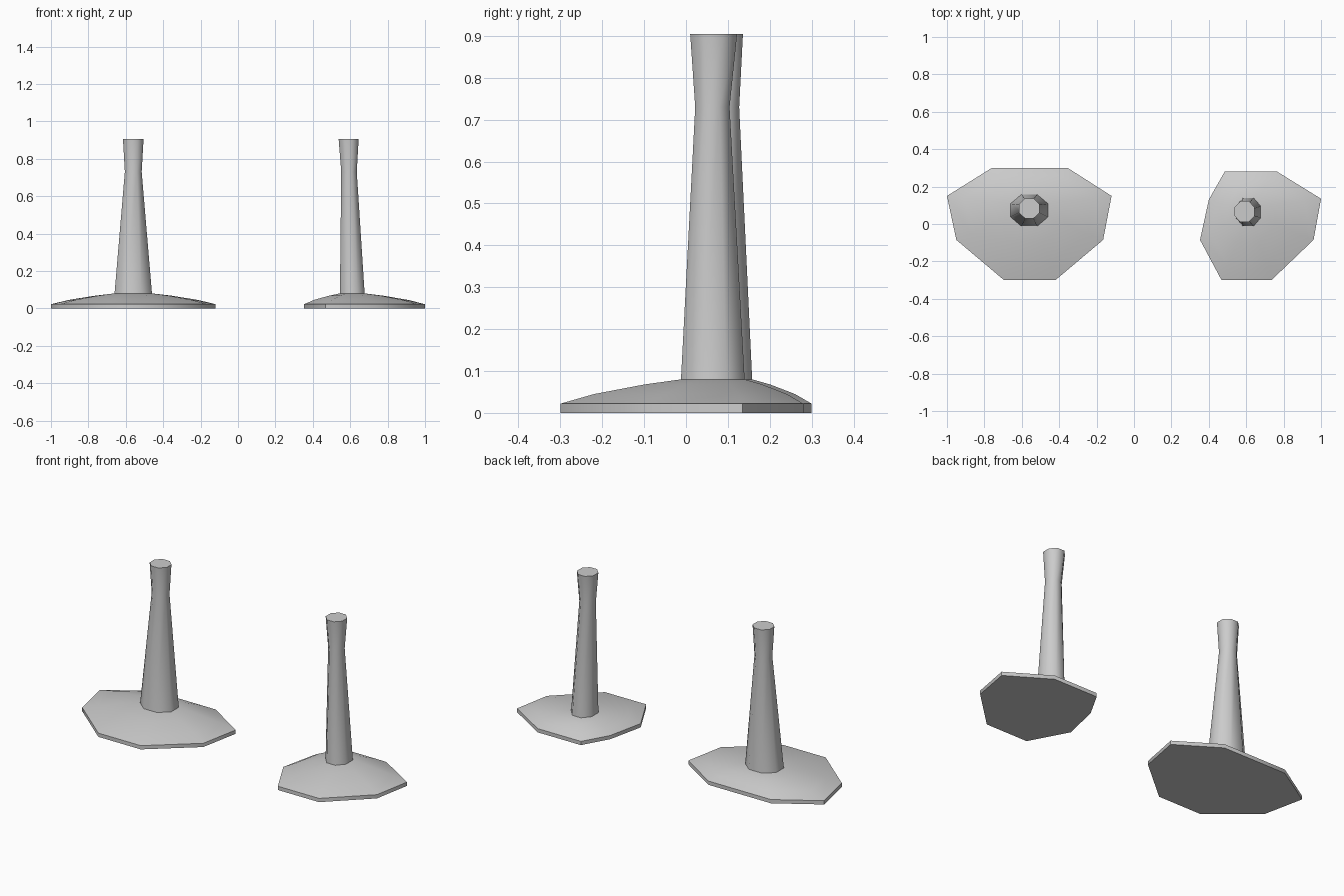
import bpy, bmesh
from mathutils import Vector

if "Cube" in bpy.data.objects:
    bpy.data.objects.remove(bpy.data.objects["Cube"])


def octagon(x0, x1, y0, y1, z):
    """Eight-sided ring with flats on the axes, counter-clockwise from right/front."""
    cx, cy, hx, hy, k = (x0 + x1) / 2, (y0 + y1) / 2, (x1 - x0) / 2, (y1 - y0) / 2, 0.42
    unit = [(1, -k), (1, k), (k, 1), (-k, 1), (-1, k), (-1, -k), (-k, -1), (k, -1)]
    return [Vector((cx + hx * u, cy + hy * v, z)) for u, v in unit]


def loft(name, rings):
    """Skin a stack of equal rings and cap both ends."""
    bm = bmesh.new()
    rows = [[bm.verts.new(p) for p in ring] for ring in rings]
    for a, b in zip(rows, rows[1:]):
        for i in range(8):
            j = (i + 1) % 8
            bm.faces.new((a[i], a[j], b[j], b[i]))
    bm.faces.new(rows[0][::-1])
    bm.faces.new(rows[-1])
    mesh = bpy.data.meshes.new(name)
    bm.to_mesh(mesh)
    bm.free()
    ob = bpy.data.objects.new(name, mesh)
    bpy.context.collection.objects.link(ob)
    bpy.ops.object.select_all(action='DESELECT')
    ob.select_set(True)
    bpy.context.view_layer.objects.active = ob
    bpy.ops.object.shade_smooth_by_angle(angle=0.9)


def stand(side, outline, foot, neck, top):
    base = octagon(*foot, 0.08)

    def blend(t, z):
        return [Vector((b.x + (x - b.x) * t, b.y + (y - b.y) * t, z))
                for b, (x, y) in zip(base, outline)]
    # broad low foot plate rising to the column
    loft(side + "_base", [blend(1, 0), blend(1, 0.022), blend(0.72, 0.045),
                          blend(0.3, 0.068), base])
    # tapered column with flared tip
    loft(side + "_column", [base, octagon(*neck, 0.73), octagon(*top, 0.905)])


stand("left",
      [(-0.165, -0.085), (-0.12, 0.15), (-0.355, 0.30), (-0.76, 0.30),
       (-1.0, 0.15), (-0.95, -0.085), (-0.695, -0.30), (-0.42, -0.30)],
      (-0.66, -0.46, -0.012, 0.158), (-0.605, -0.515, 0.04, 0.127), (-0.615, -0.505, 0.03, 0.136))
stand("right",
      [(0.96, -0.085), (1.0, 0.135), (0.765, 0.28), (0.485, 0.28),
       (0.40, 0.13), (0.353, -0.085), (0.468, -0.30), (0.735, -0.30)],
      (0.545, 0.677, -0.012, 0.14), (0.552, 0.635, 0.022, 0.104), (0.538, 0.645, 0.01, 0.122))
